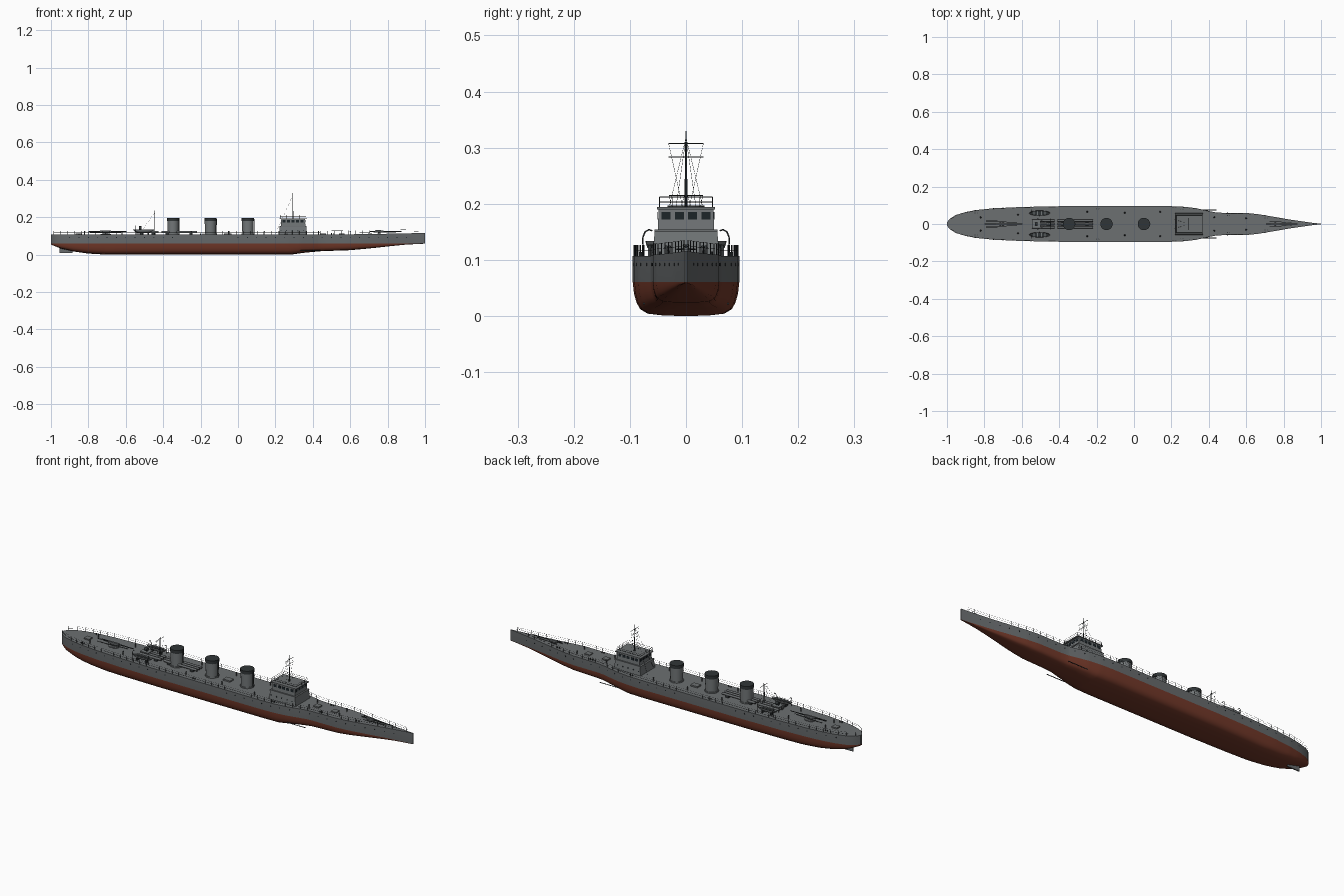
import bpy, bmesh, math
from mathutils import Vector, Matrix

if "Cube" in bpy.data.objects:
    bpy.data.objects.remove(bpy.data.objects["Cube"])


def material(name, rgb):
    m = bpy.data.materials.new(name)
    m.diffuse_color = (*rgb, 1)
    m.use_nodes = True
    m.node_tree.nodes["Principled BSDF"].inputs["Base Color"].default_value = m.diffuse_color
    return m


GREY = material("hull grey", (0.135, 0.145, 0.15))
DECK = material("deck grey", (0.15, 0.16, 0.165))
HOUSE = material("superstructure grey", (0.17, 0.185, 0.19))
RED = material("bottom red", (0.17, 0.04, 0.022))
DARK = material("dark steel", (0.03, 0.036, 0.038))
GLASS = material("window dark", (0.012, 0.018, 0.022))


def finish(name, bm, mats, smooth=False):
    bmesh.ops.recalc_face_normals(bm, faces=bm.faces)
    me = bpy.data.meshes.new(name)
    bm.to_mesh(me)
    bm.free()
    for m in mats:
        me.materials.append(m)
    ob = bpy.data.objects.new(name, me)
    bpy.context.collection.objects.link(ob)
    if smooth:
        bpy.ops.object.select_all(action='DESELECT')
        ob.select_set(True)
        bpy.context.view_layer.objects.active = ob
        bpy.ops.object.shade_smooth_by_angle(angle=math.radians(35))
    return ob


def rods(name, segs, r, mat, sides=5, r2=None):
    bm = bmesh.new()
    for a, b in segs:
        a, b = Vector(a), Vector(b)
        d = b - a
        mx = Matrix.Translation((a + b) / 2) @ d.to_track_quat('Z', 'Y').to_matrix().to_4x4()
        bmesh.ops.create_cone(bm, cap_ends=True, segments=sides, radius1=r,
                              radius2=r if r2 is None else r2, depth=d.length, matrix=mx)
    return finish(name, bm, [mat], sides > 7)


def boxes(name, items, mat, taper=1.0):
    bm = bmesh.new()
    for x0, x1, y0, y1, z0, z1 in items:
        mx = Matrix.Translation(((x0 + x1) / 2, (y0 + y1) / 2, (z0 + z1) / 2)) @ \
            Matrix.Diagonal((x1 - x0, y1 - y0, z1 - z0, 1))
        vs = bmesh.ops.create_cube(bm, size=1, matrix=mx)['verts']
        for v in vs:
            if v.co.z > (z0 + z1) / 2:
                v.co.x = (x0 + x1) / 2 + (v.co.x - (x0 + x1) / 2) * taper
                v.co.y *= taper
    return finish(name, bm, [mat])


def interp(table, x):
    for (xa, a), (xb, b) in zip(table, table[1:]):
        if x <= xb:
            return a + (b - a) * (x - xa) / (xb - xa)
    return table[-1][1]


# Hull: half breadth, keel height and deck height along the length
BEAM = [(-1, .008), (-.99, .022), (-.975, .035), (-.95, .049), (-.9, .064), (-.84, .075), (-.75, .084),
        (-.6, .091), (-.4, .095), (.2, .095), (.27, .092), (.33, .085), (.39, .072), (.43, .063),
        (.47, .060), (.6, .059), (.66, .053), (.75, .038), (.85, .021), (.95, .007), (1, .0015)]
KEEL = [(-1, .054), (-.95, .034), (-.88, .017), (-.8, .006), (-.7, 0), (.28, 0), (.36, .011),
        (.45, .019), (.6, .024), (.7, .033), (.8, .044), (.9, .054), (1, .059)]
TOP = [(-1, .107), (.4, .107), (.7, .11), (1, .116)]
WL = .061
PROFILE = [(.975, .65), (.93, .4), (.86, .2), (.72, .07), (.42, .015)]
stations = sorted({round(-1 + .025 * i, 3) for i in range(81)} | {p[0] for p in BEAM} | {p[0] for p in KEEL})


def beam(x):
    return interp(BEAM, x)


def top(x):
    return interp(TOP, x)


bm = bmesh.new()
rings = []
for x in stations:
    w, k, t = beam(x), interp(KEEL, x), top(x)
    half = [(w, t), (w, WL)] + [(w * f, k + (WL - k) * g) for f, g in PROFILE]
    pts = half + [(0, k)] + [(-y, z) for y, z in reversed(half)]
    rings.append([bm.verts.new((x, y, z)) for y, z in pts])
n = len(rings[0])
for a, b in zip(rings, rings[1:]):
    for i in range(n):
        f = bm.faces.new((a[i], a[(i + 1) % n], b[(i + 1) % n], b[i]))
        f.material_index = 2 if i == n - 1 else 0 if i in (0, n - 2) else 1
for r in (rings[0], rings[-1]):
    bm.faces.new((r[0], r[1], r[-2], r[-1]))
    bm.faces.new(r[1:-1]).material_index = 1
finish("hull", bm, [GREY, RED, DECK], True)

# Rudder and the low side spars
boxes("rudder", [(-.955, -.885, -.003, .003, .01, .05)], GREY)
rods("side_spars", [((.33, s * .075, .022), (.44, s * .075, .022)) for s in (1, -1)], .002, DARK, 6)

# Portholes along both sides
ports = []
for s in (1, -1):
    for i in range(37):
        x = -.9 + i * .05
        if -.35 < x < 0:
            continue
        ports.append(((x, s * (beam(x) - .002), .092), (x, s * (beam(x) + .0006), .092)))
rods("portholes", ports, .0028, GLASS, 8)

# Deck edge railing
posts, wires = [], []
rx = [-.985 + .0375 * i for i in range(53)]
for s in (1, -1):
    p = [Vector((x, s * max(beam(x) - .002, .001), top(x))) for x in rx]
    posts += [(a, a + Vector((0, 0, .02))) for a in p]
    for h in (.01, .0195):
        up = Vector((0, 0, h))
        wires += [(a + up, b + up) for a, b in zip(p, p[1:])]
rods("railing_posts", posts, .0008, DARK, 4)
rods("railing_wires", wires, .0004, DARK, 3)

# Bridge: lower house, ledge, wheelhouse, roof
boxes("bridge_lower_house", [(.218, .37, -.06, .06, .105, .15)], HOUSE, .93)
boxes("bridge_ledge", [(.22, .368, -.056, .056, .15, .154)], DECK)
boxes("wheelhouse", [(.23, .36, -.05, .05, .154, .19)], HOUSE, .98)
boxes("bridge_roof", [(.222, .368, -.052, .052, .19, .194)], DECK)
win = []
for c in (-.036, -.012, .012, .036):
    win += [(.358, .3605, c - .008, c + .008, .172, .185), (.2295, .232, c - .008, c + .008, .172, .185)]
for i in range(5):
    c = .247 + i * .024
    win += [(c - .008, c + .008, s * .05 - .001, s * .05 + .0005, .172, .185) for s in (1, -1)]
boxes("bridge_windows", win, GLASS)
rods("bridge_portholes", [((.23 + i * .03, s * .054, .128), (.23 + i * .03, s * .0592, .128))
                          for i in range(5) for s in (1, -1)], .003, GLASS, 8)
corners = [(.226, -.047), (.364, -.047), (.364, .047), (.226, .047)]
rail = []
for (x0, y0), (x1, y1) in zip(corners, corners[1:] + corners[:1]):
    rail += [((x0, y0, h), (x1, y1, h)) for h in (.203, .212)]
    for j in range(4):
        x, y = x0 + (x1 - x0) * j / 4, y0 + (y1 - y0) * j / 4
        rail.append(((x, y, .194), (x, y, .212)))
rods("bridge_roof_railing", rail, .0007, DARK, 4)

# Masts with yards and stays
rods("fore_mast", [((.293, 0, .19), (.293, 0, .33))], .003, DARK, 8, .001)
rods("aft_mast", [((-.445, 0, .105), (-.445, 0, .235))], .0028, DARK, 8, .001)
rods("yards", [((.293, -.031, .307), (.293, .031, .307)), ((.293, -.031, .283), (.293, .031, .283)),
               ((-.445, -.03, .215), (-.445, .03, .215))], .001, DARK, 5)
stays = []
for s in (1, -1):
    stays += [((.293, 0, .318), (.2, s * .03, .11)), ((.293, s * .031, .307), (.293, s * .006, .194)),
              ((.293, 0, .318), (.293, s * .03, .194)), ((-.445, 0, .225), (-.52, s * .03, .12)),
              ((-.445, s * .03, .215), (-.445, s * .01, .11))]
rods("stays", stays, .0004, DARK, 3)

# Three funnels with base collars and dark caps
for i, x in enumerate((-.347, -.147, .053)):
    rods(f"funnel_{i + 1}", [((x, 0, .104), (x, 0, .18))], .030, HOUSE, 32, .031)
    rods(f"funnel_cap_{i + 1}", [((x, 0, .18), (x, 0, .197))], .033, DARK, 32)
    rods(f"funnel_base_{i + 1}", [((x, 0, .105), (x, 0, .113))], .033, HOUSE, 32)
    rods(f"funnel_pipe_{i + 1}", [((x + .033, 0, .107), (x + .033, 0, .192))], .002, DARK, 6)


# Deck guns: pedestal, breech, shield plates and barrel
def gun(name, x, d, length):
    rods(name + "_ring", [((x, 0, .106), (x, 0, .111))], .02, DECK, 20)
    rods(name + "_pedestal", [((x, 0, .107), (x, 0, .121))], .009, GREY, 12, .006)
    boxes(name + "_breech", [(x - .022, x + .022, -.005, .005, .119, .128)], GREY)
    rods(name + "_barrel", [((x - d * .05, 0, .124), (x + d * length, 0, .124))], .003, DARK, 8, .002)
    rods(name + "_side_bars", [((x - .03, s * .016, .119), (x + d * .09, s * (.016 if d < 0 else .006), .119))
                               for s in (1, -1)], .0016, DARK, 6)


gun("fore_gun", .755, 1, .12)
gun("aft_gun", -.715, 1, .12)
gun("stern_gun", -.70, -1, .10)

# Triple tube mounts
for nm, x0, x1 in (("tubes_aft", -.545, -.425), ("tubes_mid", -.41, -.22)):
    rods(nm, [((x0, y, .121), (x1, y, .121)) for y in (-.018, 0, .018)], .006, GREY, 12)
    boxes(nm + "_cradle", [(c - .008, c + .008, -.023, .023, .106, .118)
                           for c in (x0 + .03, x1 - .03)], DARK)

# Searchlight platform amidships aft
boxes("platform", [(-.545, -.50, -.02, .02, .13, .134)], HOUSE)
rods("platform_legs", [((x, y, .106), (x, y, .132)) for x in (-.54, -.505) for y in (-.016, .016)], .0015, DARK)
rods("searchlight", [((-.53, 0, .143), (-.515, 0, .143))], .009, DARK, 16)

# Ship's boats with seats and davits
for s, side in ((1, "left"), (-1, "right")):
    bm = bmesh.new()
    bmesh.ops.create_uvsphere(bm, u_segments=24, v_segments=12, radius=1)
    g = bm.verts[:] + bm.edges[:] + bm.faces[:]
    bmesh.ops.bisect_plane(bm, geom=g, dist=1e-4, plane_co=(0, 0, 0), plane_no=(0, 0, 1), clear_outer=True)
    lid = bmesh.ops.contextual_create(bm, geom=[e for e in bm.edges if e.is_boundary])['faces']
    bmesh.ops.inset_region(bm, faces=lid, thickness=.12)
    for f in lid:
        f.material_index = 1
        for v in f.verts:
            v.co.z -= .35
    bmesh.ops.transform(bm, verts=bm.verts, matrix=Matrix.Translation((-.505, s * .058, .134)) @
                        Matrix.Diagonal((.056, .014, .018, 1)))
    finish("boat_" + side, bm, [HOUSE, DARK], True)
    boxes("boat_seats_" + side, [(x - .003, x + .003, s * .058 - .011, s * .058 + .011, .130, .133)
                                 for x in (-.535, -.515, -.495, -.475)], HOUSE)
    boxes("boat_chocks_" + side, [(x - .003, x + .003, s * .058 - .01, s * .058 + .01, .106, .119)
                                  for x in (-.53, -.48)], DARK)
    path = [(.076, .106), (.077, .14), (.073, .15), (.066, .154), (.06, .152)]
    rods("davits_" + side, [((x, s * a[0], a[1]), (x, s * b[0], b[1])) for x in (-.55, -.46)
                            for a, b in zip(path, path[1:])], .0013, DARK, 6)

# Mushroom vents and bollards
spots = [(-.05, .06), (.14, .065), (-.25, .065), (.43, .035), (.6, .03), (-.62, .05), (-.82, .035)]
both = [(x, s * y) for x, y in spots for s in (1, -1)]
rods("vent_stems", [((x, y, .105), (x, y, .122)) for x, y in both], .0025, GREY, 8)
rods("vent_heads", [((x, y, .121), (x, y, .126)) for x, y in both], .0045, DARK, 10, .002)
rods("bollards", [((x + d, s * (beam(x) - .014), .105), (x + d, s * (beam(x) - .014), top(x) + .007))
                  for x in (-.85, -.2, .25, .5, .7) for d in (0, .012) for s in (1, -1)], .0025, DARK, 8)
boxes("hatches", [(.44, .47, -.014, .014, .106, .114), (.54, .57, -.014, .014, .107, .113),
                  (-.075, -.035, -.015, .015, .106, .114), (-.87, -.84, -.014, .014, .106, .113)], DECK)
